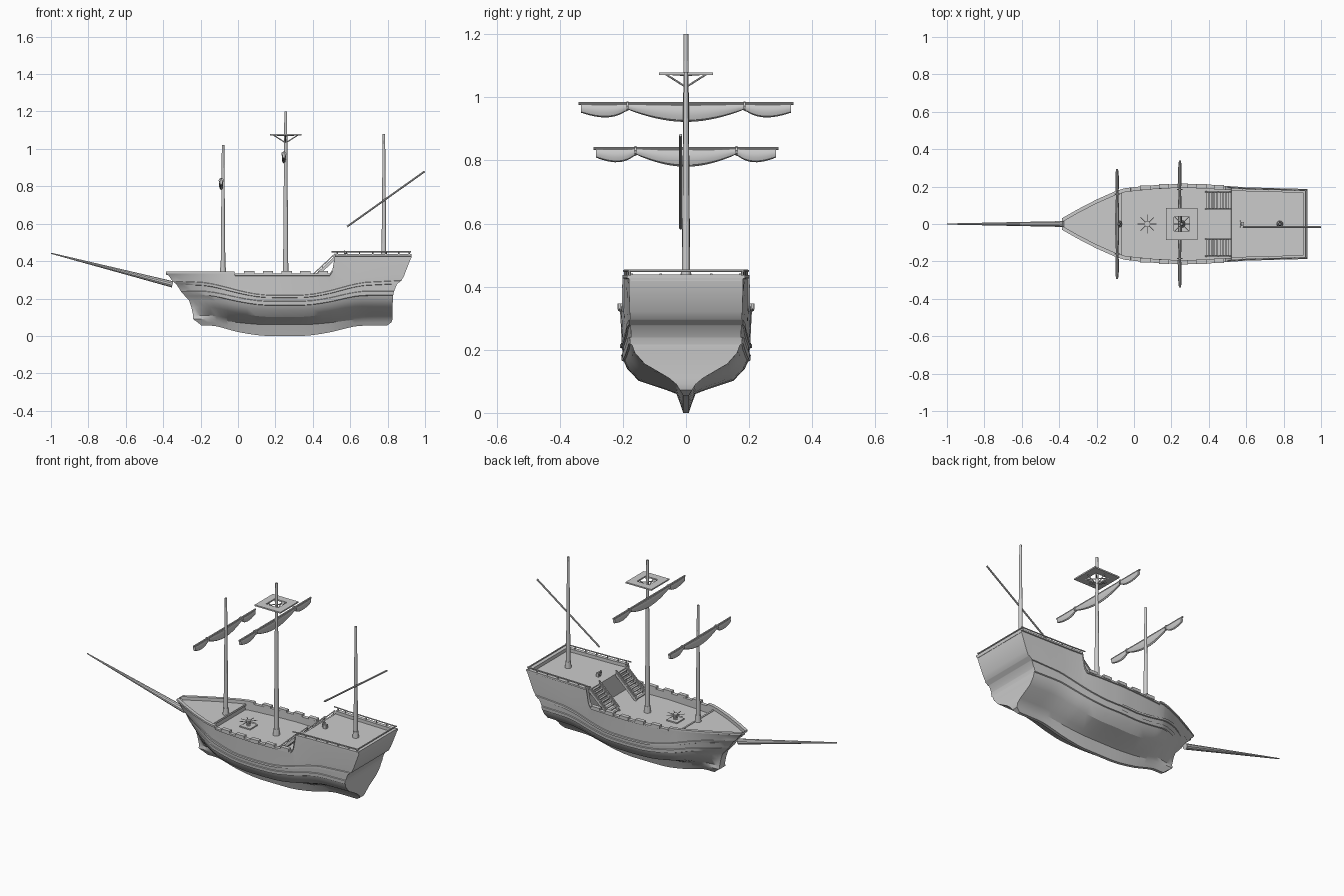
import bpy, bmesh, math
from mathutils import Vector, Matrix

if "Cube" in bpy.data.objects:
    bpy.data.objects.remove(bpy.data.objects["Cube"])


def finish(name, bm, smooth=True):
    bmesh.ops.recalc_face_normals(bm, faces=bm.faces)
    me = bpy.data.meshes.new(name)
    bm.to_mesh(me)
    bm.free()
    ob = bpy.data.objects.new(name, me)
    bpy.context.collection.objects.link(ob)
    if smooth:
        bpy.ops.object.select_all(action='DESELECT')
        ob.select_set(True)
        bpy.context.view_layer.objects.active = ob
        bpy.ops.object.shade_smooth_by_angle(angle=math.radians(25))
    return ob


def rod(bm, a, b, r1, r2, n=10):
    a, b = Vector(a), Vector(b)
    m = Matrix.Translation((a + b) / 2) @ (b - a).to_track_quat('Z', 'Y').to_matrix().to_4x4()
    bmesh.ops.create_cone(bm, cap_ends=True, segments=n, radius1=r1, radius2=r2,
                          depth=(b - a).length, matrix=m)


def box(bm, c, s, rot=None):
    m = Matrix.Translation(c) @ (rot or Matrix()) @ Matrix.Diagonal((*s, 1))
    bmesh.ops.create_cube(bm, size=1, matrix=m)


def interp(tab, x):
    for (x0, y0), (x1, y1) in zip(tab, tab[1:]):
        if x <= x1:
            return y0 + (y1 - y0) * max(0, (x - x0) / (x1 - x0))
    return tab[-1][1]


def clamp(t):
    return max(0.0, min(1.0, t))


# Hull plan and sheer curves
BOW, STERN = -0.385, 0.928
PLAN = [(BOW, .028), (-.3, .076), (-.2, .128), (-.1, .172), (-.05, .188), (0, .194), (.1, .204),
        (.25, .212), (.4, .208), (.5, .2), (.6, .193), (.75, .189), (STERN, .184)]
RAIL = [(-.02, .345), (-.015, .333), (.49, .333), (.505, .355), (.52, .437)]
DECK = [(-.07, .325), (-.066, .292), (.515, .292), (.52, .418)]
MAIN, QUARTER = .292, .418

# Levels: z amidships, z at ends, width factor, bow x, stern x
LEVELS = [(0, .055, .0, -.195, .795), (.03, .072, .0, -.215, .82), (.06, .09, .0, -.24, .826),
          (.072, .11, .29, -.24, .826), (.102, .155, .71, -.25, .826), (.14, .19, .88, -.262, .828),
          (.163, .215, .93, -.285, .83), (.165, .218, .96, -.287, .83), (.184, .238, .97, -.305, .834),
          (.186, .24, .945, -.306, .835), (.204, .265, .955, -.33, .85), (.206, .267, .985, -.332, .852),
          (.217, .282, .985, -.35, .872), (.219, .284, .96, -.352, .874), (.262, .31, .97, -.37, .888)]
KEEL_W = [.009, .019, .03]


def station(X):
    """Half section from keel to rail, inner bulwark and deck edge."""
    d = abs(X - .25)
    t = clamp((d - .08) / .40)
    e = t * t * (3 - 2 * t)
    wb, ws = clamp(-X / -BOW) ** 1.5, clamp((X - .5) / (STERN - .5)) ** 1.3
    hw, pts = interp(PLAN, X), []
    for j, (zm, ze, f, bx, sx) in enumerate(LEVELS):
        x = X + (bx - BOW) * wb + (sx - STERN) * ws
        w = KEEL_W[j] if j < 3 else max(.026, hw * f)
        lift = .012 * clamp(d / .64) ** 3 if j > 9 else 0
        pts.append((x, w, zm + (ze - zm) * e + lift))
    zr, wi = interp(RAIL, X), max(.008, hw - .018)
    pts += [(X, hw * .985, zr - .012), (X, hw + .003, zr - .010), (X, hw + .003, zr),
            (X, wi, zr), (X, wi, interp(DECK, X))]
    return pts


xs = sorted({p[0] for p in PLAN} | {p[0] for p in RAIL} | {p[0] for p in DECK} |
            {-.35, -.25, -.15, .05, .15, .2, .3, .35, .45, .55, .65, .7, .8, .85, .905})
bm = bmesh.new()
rings = []
for X in xs:
    half = station(X)
    if X == STERN:      # taffrail closes the stern
        half[-1] = (X, half[-1][1], half[-2][2] - .001)
    if X == .905:
        half[-1] = (X, half[-1][1], QUARTER)
    rings.append([bm.verts.new((x, s * w, z)) for s in (1, -1)
                  for x, w, z in (half if s == 1 else half[::-1])])
n = len(rings[0])
for a, b in zip(rings, rings[1:]):
    for i in range(n):
        k = (i + 1) % n
        bm.faces.new((a[i], a[k], b[k], b[i]))
for r in (rings[0], rings[-1]):      # stem and transom
    for i in range(n // 2 - 1):
        bm.faces.new((r[i], r[i + 1], r[n - 2 - i], r[n - 1 - i]))
finish("hull", bm)

# Raised bulwark blocks between the gun openings
bm = bmesh.new()
for x in (.06, .16, .26, .36, .455):
    for s in (1, -1):
        box(bm, (x, s * (interp(PLAN, x) - .006), .337), (.055, .024, .018))
finish("bulwark_blocks", bm, False)

# Quarterdeck rail on short posts, and stern rail
bm = bmesh.new()
rx = [.5, .6, .7, .8, .925]
for s in (1, -1):
    pts = [(x, s * (interp(PLAN, x) - .004), .45) for x in rx]
    for a, b in zip(pts, pts[1:]):
        rod(bm, a, b, .004, .004, 6)
    for x in (.53, .58, .65, .72, .79, .86, .915):
        rod(bm, (x, s * (interp(PLAN, x) - .006), .43), (x, s * (interp(PLAN, x) - .006), .45), .004, .004, 6)
rod(bm, (.918, -.184, .45), (.918, .184, .45), .004, .004, 6)
finish("quarterdeck_rail", bm)

# Foredeck edge beam and stern rail board
bm = bmesh.new()
box(bm, (-.068, 0, .322), (.01, .34, .012))
box(bm, (.916, 0, .428), (.022, .35, .02))
finish("deck_beams", bm, False)

# Masts with base collars
for name, x, z0, z1, r in (("fore_mast", -.08, .32, 1.02, .013), ("main_mast", .255, .285, 1.2, .0145),
                           ("mizzen_mast", .78, .41, 1.08, .013)):
    bm = bmesh.new()
    rod(bm, (x, 0, z0), (x, 0, z1), r, r * .5, 12)
    rod(bm, (x, 0, z0), (x, 0, z0 + .045), r * 1.4, r * 1.15, 12)
    finish(name, bm)

# Bowsprit and mizzen yard
bm = bmesh.new()
rod(bm, (-.35, 0, .276), (-.999, 0, .442), .017, .003, 10)
finish("bowsprit", bm)
bm = bmesh.new()
rod(bm, (.584, -.017, .585), (.998, -.017, .88), .005, .005, 8)
finish("mizzen_yard", bm)


# Yards with furled sails: lobed tube hanging below the yard
def furled(name, x, z, half, pinch):
    bm = bmesh.new()
    rod(bm, (x, -half, z), (x, half, z), .005, .005, 8)
    finish(name + "_yard", bm)
    bm = bmesh.new()
    rings, N = [], 48
    end = half - .008
    for i in range(N + 1):
        y = -end + 2 * end * i / N
        a = abs(y)
        if a < pinch:
            dep = .018 + .04 * math.cos(a / pinch * math.pi / 2) ** 0.9
        else:
            t = (a - pinch) / (end - pinch)
            dep = .018 + .026 * math.sin(math.pi * min(1, t ** .75 * .86))
        thick = .004 + .13 * dep
        rings.append([bm.verts.new((x + thick * math.sin(q), y, z - dep / 2 - dep / 2 * math.cos(q)))
                      for q in (2 * math.pi * k / 10 for k in range(10))])
    for a, b in zip(rings, rings[1:]):
        for k in range(10):
            bm.faces.new((a[k], a[(k + 1) % 10], b[(k + 1) % 10], b[k]))
    bm.faces.new(rings[0])
    bm.faces.new(rings[-1])
    for s in (1, -1):       # lashings
        rod(bm, (x, s * pinch - .003, z - .007), (x, s * pinch + .003, z - .007), .014, .014, 8)
    finish(name + "_furled_sail", bm)


furled("fore", -.09, .838, .293, .16)
furled("main", .245, .98, .34, .185)

# Lookout platform: square ring with braces
bm = bmesh.new()
for s in (1, -1):
    box(bm, (.255 + s * .063, 0, 1.075), (.044, .17, .008))
    box(bm, (.255, s * .063, 1.075), (.082, .044, .008))
    for dx, dy in ((s, 0), (0, s)):
        rod(bm, (.255 + dx * .006, dy * .006, 1.036), (.255 + dx * .064, dy * .064, 1.073), .003, .003, 6)
    for t in (1, -1):
        rod(bm, (.255, 0, 1.07), (.255 + s * .045, t * .045, 1.073), .003, .003, 6)
finish("lookout_platform", bm, False)

# Twin stairs up to the quarterdeck
bm = bmesh.new()
a, b = Vector((.385, 0, MAIN)), Vector((.52, 0, QUARTER))
tilt = Matrix.Rotation(-math.atan2(b.z - a.z, b.x - a.x), 4, 'Y')
for s in (1, -1):
    for i in range(9):
        p = a.lerp(b, (i + .5) / 9)
        box(bm, (p.x, s * .126, p.z), (.013, .09, .005))
    for y in (.08, .172):
        m = (a + b) / 2
        box(bm, (m.x, s * y, m.z), ((b - a).length, .006, .016), tilt)
        box(bm, (m.x, s * y, m.z + .022), ((b - a).length, .007, .006), tilt)
        for t in (.05, .5, .95):
            p = a.lerp(b, t)
            box(bm, (p.x, s * y, p.z + .011), (.006, .006, .028))
finish("stairs", bm, False)

# Capstan
bm = bmesh.new()
box(bm, (.07, 0, MAIN + .003), (.07, .07, .008))
rod(bm, (.07, 0, MAIN), (.07, 0, MAIN + .03), .012, .009, 10)
rod(bm, (.07, 0, MAIN + .026), (.07, 0, MAIN + .038), .015, .015, 10)
for i in range(8):
    q = i * math.pi / 4
    rod(bm, (.07, 0, MAIN + .032), (.07 + .05 * math.cos(q), .05 * math.sin(q), MAIN + .032), .002, .002, 6)
finish("capstan", bm)

# Steering wheel on a stand
bm = bmesh.new()
box(bm, (.58, 0, QUARTER + .01), (.018, .02, .024))
hub = Vector((.568, 0, QUARTER + .022))
P = [hub + Vector((0, .013 * math.cos(i * math.pi / 4), .013 * math.sin(i * math.pi / 4))) for i in range(8)]
for i in range(8):
    rod(bm, P[i], P[(i + 1) % 8], .002, .002, 6)
    rod(bm, hub, hub + (P[i] - hub) * 1.4, .0013, .0013, 5)
rod(bm, hub, (.58, 0, hub.z), .003, .003, 6)
finish("steering_wheel", bm)
